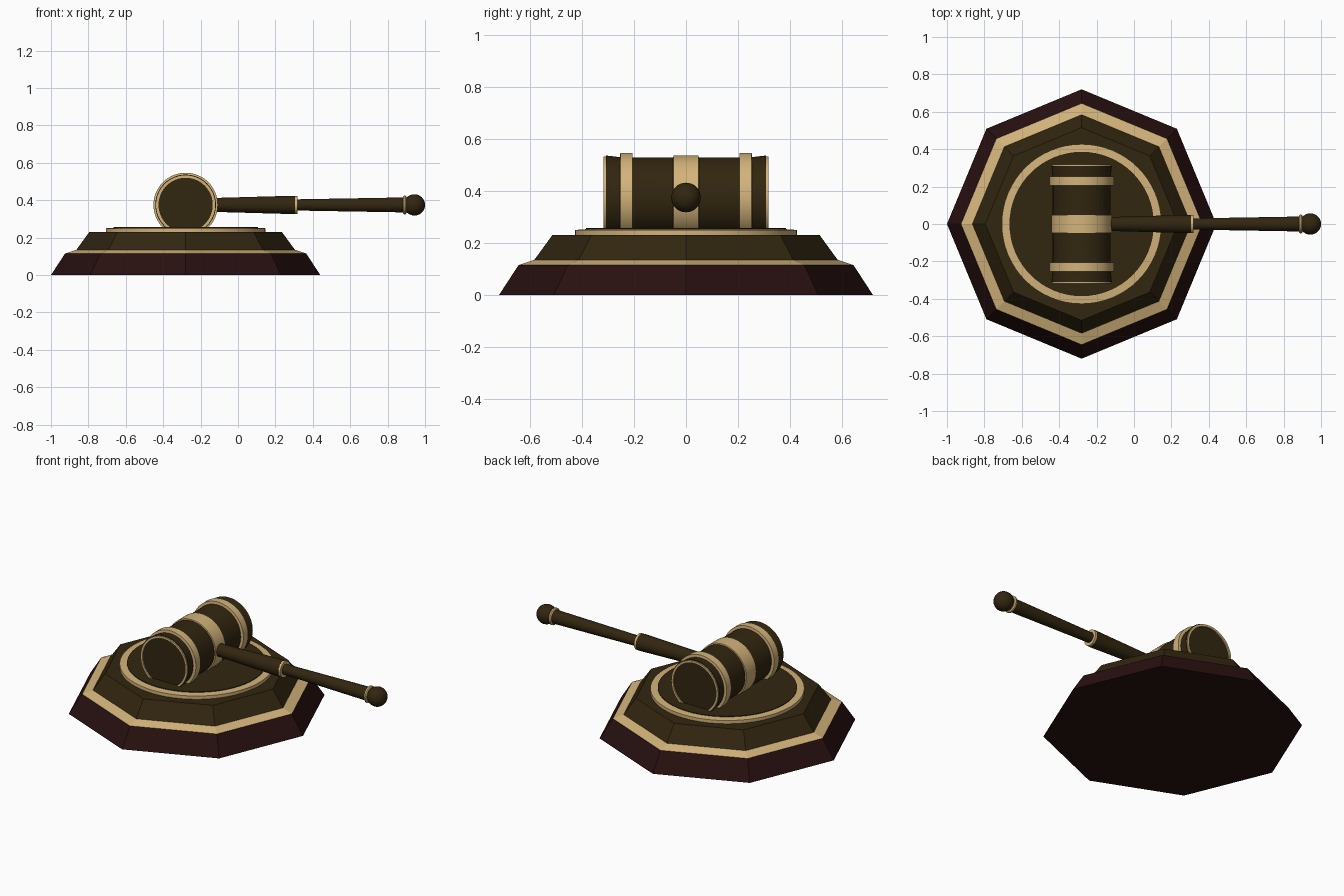
import bpy, bmesh, math
from mathutils import Vector, Matrix

cube = bpy.data.objects.get("Cube")
if cube:
    bpy.data.objects.remove(cube, do_unlink=True)


def material(name, rgb):
    m = bpy.data.materials.new(name)
    m.use_nodes = True
    m.diffuse_color = (*rgb, 1)
    m.node_tree.nodes["Principled BSDF"].inputs["Base Color"].default_value = (*rgb, 1)
    return m


WOOD = material("dark_walnut", (0.032, 0.019, 0.005))
MAROON = material("deep_mahogany", (0.021, 0.005, 0.005))
TAN = material("pale_gold", (0.65, 0.45, 0.195))

CX = -0.28   # centre of base and head
HZ = 0.375   # height of head and handle axis
TURN = {"Z": Matrix.Identity(3),
        "X": Matrix.Rotation(math.pi / 2, 3, "Y"),
        "Y": Matrix.Rotation(-math.pi / 2, 3, "X")}


def lathe(name, profile, mat, axis="Z", centre=(CX, 0, 0), sides=64, ring=False):
    """Turn (radius, position) points about an axis; a ring joins last to first."""
    bm = bmesh.new()
    loops = []
    for r, t in profile:
        loops.append([bm.verts.new(TURN[axis] @ Vector((
            r * math.cos(math.tau * i / sides), r * math.sin(math.tau * i / sides), t)))
            for i in range(sides)])
    pairs = list(zip(loops, loops[1:]))
    if ring:
        pairs.append((loops[-1], loops[0]))
    else:
        bm.faces.new(loops[0])
        bm.faces.new(loops[-1])
    for a, b in pairs:
        for i in range(sides):
            j = (i + 1) % sides
            bm.faces.new((a[i], a[j], b[j], b[i]))
    bmesh.ops.recalc_face_normals(bm, faces=bm.faces)
    mesh = bpy.data.meshes.new(name)
    bm.to_mesh(mesh)
    bm.free()
    mesh.materials.append(mat)
    ob = bpy.data.objects.new(name, mesh)
    ob.location = centre
    bpy.context.collection.objects.link(ob)
    if sides > 8:
        bpy.ops.object.select_all(action="DESELECT")
        ob.select_set(True)
        bpy.context.view_layer.objects.active = ob
        bpy.ops.object.shade_smooth_by_angle(angle=math.radians(35))
    return ob


# Octagonal stepped base
lathe("base_plinth", [(0.72, 0), (0.645, 0.115)], MAROON, sides=8)
lathe("base_trim", [(0.645, 0.115), (0.585, 0.135)], TAN, sides=8)
lathe("base_upper_tier", [(0.585, 0.134), (0.515, 0.23)], WOOD, sides=8)

# Round striking plate with its border
lathe("plate_border", [(0.427, 0.225), (0.427, 0.25), (0.385, 0.253), (0.385, 0.225)],
      TAN, ring=True)
lathe("striking_plate", [(0.386, 0.225), (0.386, 0.257)], WOOD)

# Head, lying along y
head = dict(axis="Y", centre=(CX, 0, HZ))
lathe("head_barrel", [(0.162, -0.309), (0.155, -0.25), (0.155, 0.25), (0.162, 0.309)],
      WOOD, **head)
lathe("head_middle_band", [(0.15, -0.05), (0.162, -0.048), (0.162, 0.048), (0.15, 0.05)],
      TAN, ring=True, **head)
for side, label in ((-1, "front"), (1, "back")):
    lathe(f"head_{label}_band",
          [(0.15, side * 0.205), (0.172, side * 0.207), (0.172, side * 0.253),
           (0.15, side * 0.255)], TAN, ring=True, **head)
    lathe(f"head_{label}_rim",
          [(0.158, side * 0.3), (0.158, side * 0.317), (0.145, side * 0.317),
           (0.145, side * 0.3)], TAN, ring=True, **head)

# Handle, running out along +x
handle = dict(axis="X", centre=(0, 0, HZ), sides=32)
lathe("handle_grip", [(0.037, -0.2), (0.038, -0.1), (0.049, 0.29), (0.049, 0.306)],
      WOOD, **handle)
lathe("handle_collar", [(0.048, 0.304), (0.048, 0.319)], TAN, **handle)
lathe("handle_shaft", [(0.03, 0.315), (0.04, 0.89)], WOOD, **handle)
lathe("handle_end_ring", [(0.043, 0.882), (0.05, 0.887), (0.05, 0.896), (0.043, 0.901)],
      TAN, **handle)

# Ball at the end of the handle
bpy.ops.mesh.primitive_uv_sphere_add(segments=32, ring_count=16, radius=0.057,
                                     location=(0.943, 0, HZ))
knob = bpy.context.object
knob.name = "handle_knob"
knob.data.materials.append(WOOD)
bpy.ops.object.shade_smooth()
